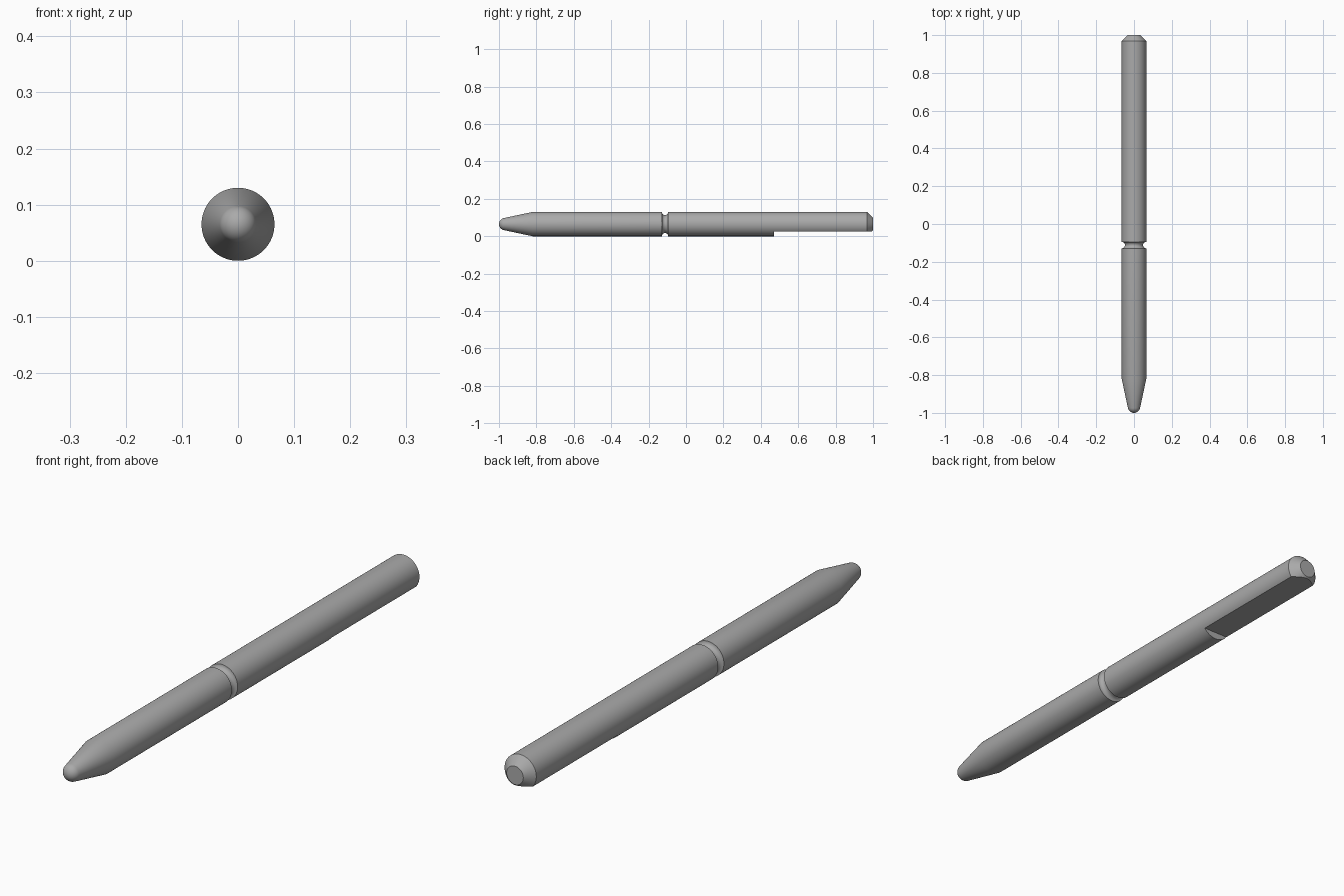
import bpy, bmesh
from math import pi, sin, cos, radians

if "Cube" in bpy.data.objects:
    bpy.data.objects.remove(bpy.data.objects["Cube"], do_unlink=True)

RADIUS = 0.065
SEGMENTS = 96

grey = bpy.data.materials.new("mid grey")
grey.use_nodes = True
grey.diffuse_color = (0.4, 0.4, 0.4, 1)
grey.node_tree.nodes["Principled BSDF"].inputs["Base Color"].default_value = (0.4, 0.4, 0.4, 1)


def arc(centre_y, centre_r, size, start, end, steps):
    """Profile points (y, r) along an arc, angles in degrees from +y."""
    angles = [radians(start + (end - start) * i / steps) for i in range(steps + 1)]
    return [(centre_y + size * cos(a), centre_r + size * sin(a)) for a in angles]


# Profile from the rounded nose, over the groove, to the chamfered end
nose = arc(-0.967, 0, 0.033, 180, 102, 12)
nose[0] = (-1.0, 0)
groove = arc(-0.112, RADIUS, 0.017, 180, 360, 14)
profile = nose + [(-0.82, RADIUS)] + groove + [(0.968, RADIUS), (1.0, 0.034), (1.0, 0)]

# Body turned around the long axis
bm = bmesh.new()
verts = [bm.verts.new((0, y, r)) for y, r in profile]
edges = [bm.edges.new(pair) for pair in zip(verts, verts[1:])]
bmesh.ops.spin(bm, geom=verts + edges, cent=(0, 0, 0), axis=(0, 1, 0),
               angle=2 * pi, steps=SEGMENTS, use_duplicate=False)
bmesh.ops.remove_doubles(bm, verts=bm.verts, dist=0.00005)
bmesh.ops.recalc_face_normals(bm, faces=bm.faces)
bmesh.ops.translate(bm, verts=bm.verts, vec=(0, 0, RADIUS))
mesh = bpy.data.meshes.new("pen_body")
bm.to_mesh(mesh)
bm.free()
mesh.materials.append(grey)
body = bpy.data.objects.new("pen_body", mesh)
bpy.context.collection.objects.link(body)

# Flat cut along the underside of the rear
bpy.ops.mesh.primitive_cube_add(size=1, location=(0, 0.87, -0.074))
cutter = bpy.context.object
cutter.name = "flat_cutter"
cutter.scale = (0.4, 0.8, 0.2)
cutter.hide_render = True
cutter.data.materials.append(grey)

cut = body.modifiers.new("underside_flat", "BOOLEAN")
cut.operation = "DIFFERENCE"
cut.solver = "EXACT"
cut.object = cutter

bpy.ops.object.select_all(action="DESELECT")
body.select_set(True)
bpy.context.view_layer.objects.active = body
bpy.ops.object.modifier_apply(modifier=cut.name)
bpy.data.objects.remove(cutter, do_unlink=True)

bpy.ops.object.shade_smooth_by_angle(angle=radians(25))
